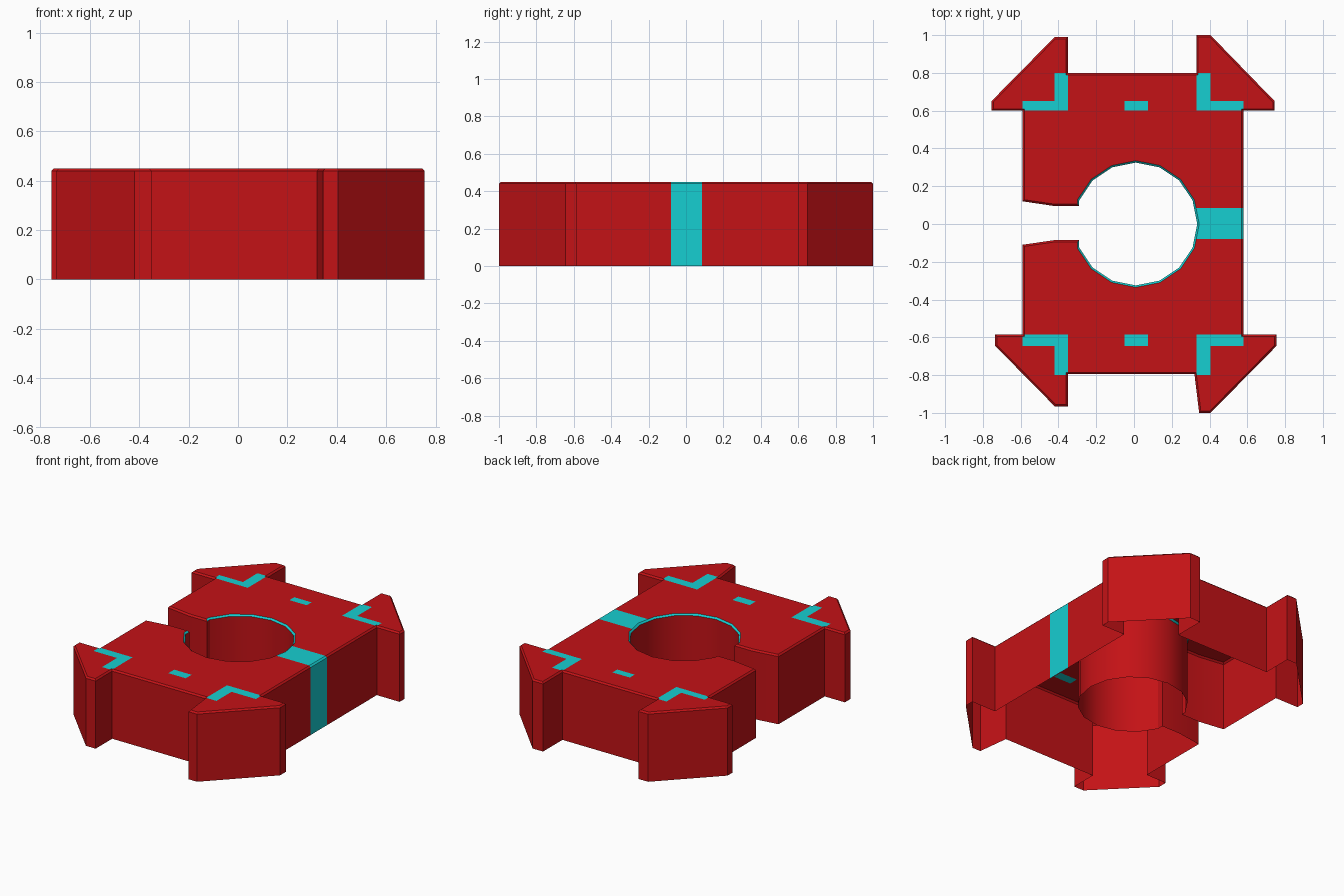
import bpy, bmesh, math

if "Cube" in bpy.data.objects:
    bpy.data.objects.remove(bpy.data.objects["Cube"])

HEIGHT, CHAMFER = 0.45, 0.01
HOLE_X, HOLE_R = 0.01, 0.325

# Outer outline, counter-clockwise from the slot mouth
outline = [(-.59, -.11), (-.59, -.585), (-.735, -.585), (-.735, -.645),
           (-.42, -.965), (-.35, -.965), (-.35, -.795), (.32, -.795),
           (.345, -1), (.405, -1), (.755, -.645), (.755, -.585),
           (.58, -.585), (.58, .60), (.745, .60), (.745, .65),
           (.405, 1), (.33, 1), (.33, .80), (-.35, .80), (-.35, .99),
           (-.42, .99), (-.755, .65), (-.755, .60), (-.59, .60),
           (-.59, .12), (-.42, .095), (-.29, .095)]
# Round hole (16 sides) and the way back out through the slot
for k in range(7, -8, -1):
    a = math.radians(22.5 * k)
    outline.append((HOLE_X + HOLE_R * math.cos(a), HOLE_R * math.sin(a)))
outline += [(-.29, -.085), (-.42, -.085)]

# Inlay rectangles on the top: x0, x1, y0, y1
inlays = [(.30, .59, -.08, .085)]
for y0, y1, y2 in ((.60, .65, .80), (-.585, -.645, -.80)):
    lo, hi = sorted((y0, y1))
    tlo, thi = sorted((y0, y2))
    inlays += [(-.59, -.35, lo, hi), (.33, .58, lo, hi), (-.05, .075, lo, hi),
               (-.42, -.35, tlo, thi), (.33, .405, tlo, thi)]


def material(name, color):
    m = bpy.data.materials.new(name)
    m.diffuse_color = color
    m.use_nodes = True
    m.node_tree.nodes["Principled BSDF"].inputs["Base Color"].default_value = m.diffuse_color
    return m


# Walls and chamfered top, hollow and open underneath
bm = bmesh.new()
low = [bm.verts.new((x, y, 0)) for x, y in outline]
high = [bm.verts.new((x, y, HEIGHT - CHAMFER)) for x, y in outline]
n = len(outline)
for i in range(n):
    j = (i + 1) % n
    bm.faces.new((low[i], low[j], high[j], high[i]))
top = bm.faces.new(high)
top.normal_update()
bm.normal_update()
bmesh.ops.inset_region(bm, faces=[top], thickness=CHAMFER, depth=CHAMFER,
                       use_even_offset=True, use_boundary=True)
bm.normal_update()

# Cut the top along the inlay borders
flat = [f for f in bm.faces if f.normal.z > .9]
bmesh.ops.triangulate(bm, faces=flat)
cuts = {(0, v) for r in inlays for v in r[:2]} | {(1, v) for r in inlays for v in r[2:]}
for axis, v in sorted(cuts):
    bm.normal_update()
    side = [f for f in bm.faces if f.normal.z > .9
            or (axis == 1 and abs(v) < .1 and f.calc_center_median().x > .5)]
    geom = side + list({e for f in side for e in f.edges}) + list({p for f in side for p in f.verts})
    co, no = [0, 0, 0], [0, 0, 0]
    co[axis], no[axis] = v, 1
    bmesh.ops.bisect_plane(bm, geom=geom, dist=1e-4, plane_co=co, plane_no=no)

# Colour the inlays, the side stripe and the hole rim
bm.normal_update()
for f in bm.faces:
    c = f.calc_center_median()
    if f.normal.z > .9:
        cyan = any(a < c.x < b and d < c.y < e for a, b, d, e in inlays)
    elif f.normal.z > .1:
        rim = abs(math.hypot(c.x - HOLE_X, c.y) - HOLE_R) < .02 and c.x > -.30
        cyan = rim or (c.x > .55 and abs(c.y) < .085)
    else:
        cyan = c.x > .57 and abs(c.y) < .085
    f.material_index = int(cyan)

mesh = bpy.data.meshes.new("slotted_block")
bm.to_mesh(mesh)
bm.free()
mesh.materials.append(material("red", (.55, .006, .008, 1)))
mesh.materials.append(material("cyan", (.008, .62, .64, 1)))
block = bpy.data.objects.new("slotted_block", mesh)
bpy.context.collection.objects.link(block)
bpy.context.view_layer.objects.active = block
block.select_set(True)
bpy.ops.object.shade_smooth_by_angle(angle=math.radians(28))
